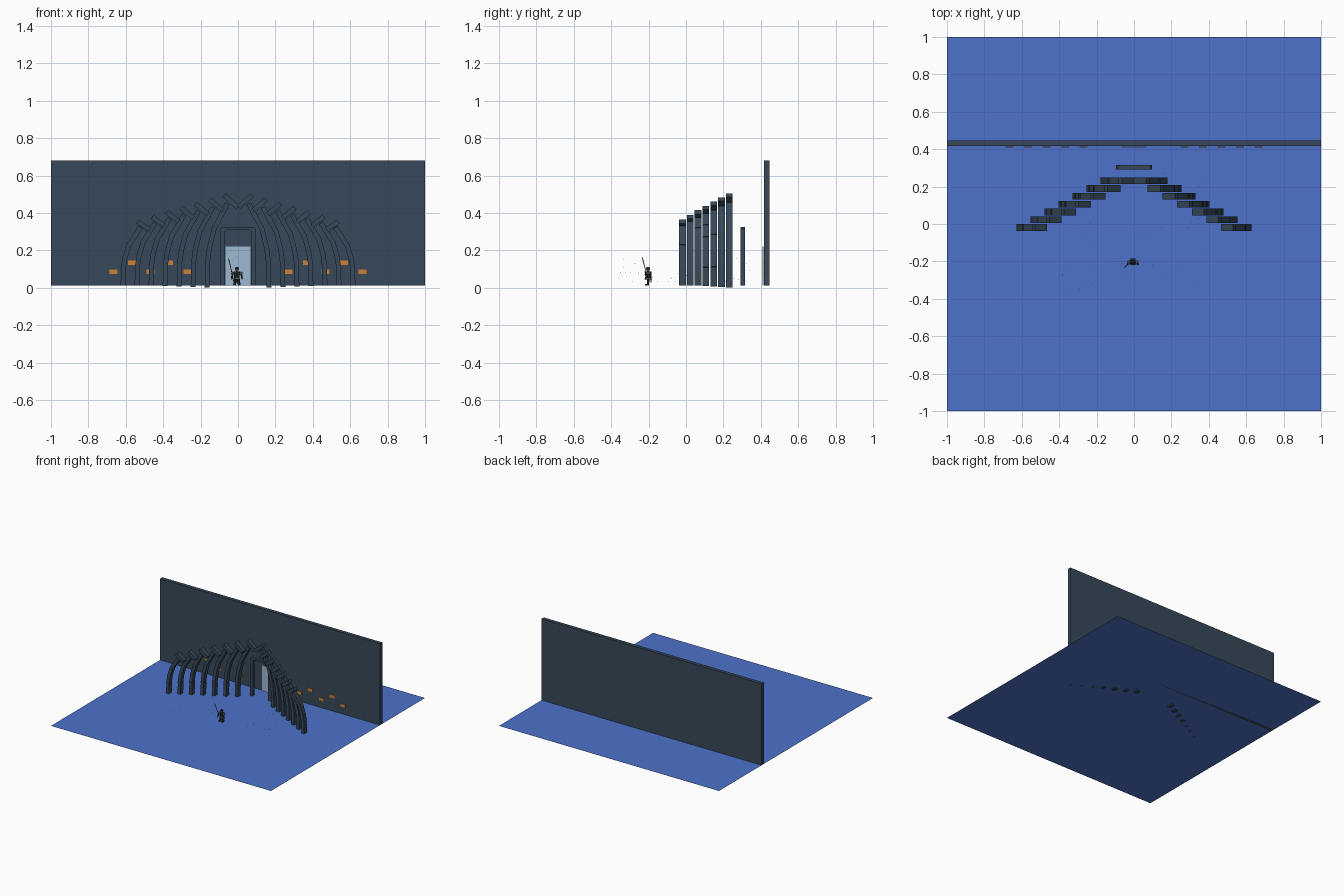
import bpy, bmesh, math, random
from mathutils import Matrix, Vector

if "Cube" in bpy.data.objects:
    bpy.data.objects.remove(bpy.data.objects["Cube"], do_unlink=True)


def material(name, r, g, b):
    m = bpy.data.materials.new(name)
    m.use_nodes = True
    m.diffuse_color = (r, g, b, 1)
    m.node_tree.nodes["Principled BSDF"].inputs["Base Color"].default_value = (r, g, b, 1)
    return m


BLUE = material("floor blue", 0.075, 0.17, 0.60)
SLATE = material("slate", 0.037, 0.064, 0.10)
PANEL = material("pale blue", 0.34, 0.49, 0.65)
ORANGE = material("lamp orange", 0.62, 0.22, 0.035)
DARK = material("armour dark", 0.02, 0.03, 0.045)
TAN = material("tan", 0.40, 0.25, 0.13)
STEEL = material("steel", 0.25, 0.29, 0.33)

FLOOR = 0.013


def finish(name, bm, mat, mirror=False):
    mesh = bpy.data.meshes.new(name)
    bmesh.ops.recalc_face_normals(bm, faces=bm.faces)
    bm.to_mesh(mesh)
    bm.free()
    mesh.materials.append(mat)
    ob = bpy.data.objects.new(name, mesh)
    bpy.context.collection.objects.link(ob)
    if mirror:
        mod = ob.modifiers.new("mirror", 'MIRROR')
        mod.use_mirror_merge = False
    return ob


def add_box(bm, center, size, rot=None):
    m = Matrix.Translation(center) @ (rot or Matrix()) @ Matrix.Diagonal((*size, 1))
    bmesh.ops.create_cube(bm, size=1, matrix=m)


def box(name, center, size, mat, rot=None, mirror=False):
    bm = bmesh.new()
    add_box(bm, center, size, rot)
    return finish(name, bm, mat, mirror)


def rod(name, a, b, r1, r2, mat, sides=6):
    a, b = Vector(a), Vector(b)
    d = b - a
    bm = bmesh.new()
    m = Matrix.Translation((a + b) / 2) @ d.to_track_quat('Z', 'Y').to_matrix().to_4x4()
    bmesh.ops.create_cone(bm, cap_ends=True, segments=sides, radius1=r1, radius2=r2,
                          depth=d.length, matrix=m)
    return finish(name, bm, mat)


def ball(name, center, size, mat):
    bm = bmesh.new()
    m = Matrix.Translation(center) @ Matrix.Diagonal((*size, 1))
    bmesh.ops.create_icosphere(bm, subdivisions=1, radius=0.5, matrix=m)
    return finish(name, bm, mat)


# Floor sheet and back wall
bm = bmesh.new()
bmesh.ops.create_grid(bm, x_segments=1, y_segments=1, size=1,
                      matrix=Matrix.Translation((0, 0, FLOOR)))
finish("floor", bm, BLUE)
box("back_wall", (0, 0.432, 0.347), (2, 0.03, 0.668), SLATE)

# Glowing panel and lamps on the wall
box("door_panel", (0, 0.412, 0.117), (0.136, 0.004, 0.207), PANEL)
bm = bmesh.new()
for i in range(5):
    add_box(bm, (0.27 + 0.099 * i, 0.412, 0.135 if i % 2 else 0.085), (0.042, 0.004, 0.024))
finish("wall_lamps", bm, ORANGE, mirror=True)

# Free-standing door frame, an open arch with clipped corners
bm = bmesh.new()
half = [((0.095, FLOOR), (0.07, FLOOR)), ((0.095, 0.315), (0.07, 0.302)),
        ((0.085, 0.325), (0.063, 0.309)), ((0, 0.325), (0, 0.309))]
path = half + [tuple((-x, z) for x, z in p) for p in half[-2::-1]]
rows = [[bm.verts.new((x, 0.292, z)) for x, z in p] for p in path]
faces = [bm.faces.new((a[0], a[1], b[1], b[0])) for a, b in zip(rows, rows[1:])]
ext = bmesh.ops.extrude_face_region(bm, geom=faces, use_keep_orig=True)
bmesh.ops.translate(bm, vec=(0, 0.024, 0),
                    verts=[v for v in ext["geom"] if isinstance(v, bmesh.types.BMVert)])
finish("door_frame", bm, SLATE)

# Stepped arches: each half is a chain of blocks that bends over the walkway
CHAIN = [(0, 0, 0.003, 0.085), (0, 0.08, 0.012, 0.155), (0.01, 0.145, 0.035, 0.225),
         (0.028, 0.21, 0.078, 0.285), (0.06, 0.262, 0.095, 0.31), (0.079, 0.341, 0.141, 0.297)]
for i in range(7):
    bm = bmesh.new()
    su, sz = 1 + 0.025 * i, 1 + 0.075 * i
    base = FLOOR - max(0, i - 2) * 0.003
    for u0, z0, u1, z1 in CHAIN:
        du, dz = (u1 - u0) * su, (z1 - z0) * sz
        center = (-0.615 + 0.075 * i + (u0 + u1) / 2 * su, -0.019 + 0.0417 * i,
                  base + (z0 + z1) / 2 * sz)
        add_box(bm, center, (0.026, 0.036, math.hypot(du, dz)),
                Matrix.Rotation(math.atan2(du, dz), 4, 'Y'))
    finish(f"arch_{i + 1}", bm, SLATE, mirror=True)

# Small armoured figure with a spear
X, Y = -0.006, -0.203
for s, side in ((1, "left"), (-1, "right")):
    rod(f"{side}_leg", (X + s * 0.013, Y, FLOOR), (X + s * 0.007, Y, 0.05), 0.007, 0.008, DARK)
    box(f"{side}_boot", (X + s * 0.013, Y - 0.005, FLOOR + 0.004), (0.012, 0.022, 0.008), DARK)
    ball(f"{side}_shoulder", (X + s * 0.022, Y, 0.078), (0.02, 0.022, 0.018), STEEL)
    rod(f"{side}_arm", (X + s * 0.023, Y, 0.075), (X + s * 0.028, Y - 0.014, 0.05),
        0.005, 0.004, DARK)
    ball(f"{side}_hand", (X + s * 0.028, Y - 0.015, 0.047), (0.009, 0.009, 0.009), TAN)
rod("torso", (X, Y, 0.045), (X, Y, 0.086), 0.012, 0.018, DARK, 8)
rod("belt", (X, Y, 0.046), (X, Y, 0.052), 0.0145, 0.0145, TAN, 8)
box("cape", (X, Y + 0.016, 0.056), (0.03, 0.004, 0.055), DARK)
ball("head", (X, Y, 0.096), (0.019, 0.021, 0.024), TAN)
rod("helmet", (X, Y, 0.097), (X, Y, 0.112), 0.012, 0.007, DARK, 8)
rod("spear_shaft", (-0.022, -0.2, 0.03), (-0.047, -0.229, 0.145), 0.002, 0.002, DARK)
rod("spear_tip", (-0.047, -0.229, 0.143), (-0.052, -0.235, 0.167), 0.005, 0, STEEL, 4)

# Drifting sparks
random.seed(4)
bm = bmesh.new()
for _ in range(45):
    p = (random.uniform(-0.42, 0.42), random.uniform(-0.4, 0.35), random.uniform(0.03, 0.16))
    add_box(bm, p, (0.003, 0.003, 0.003))
finish("sparks", bm, PANEL)
